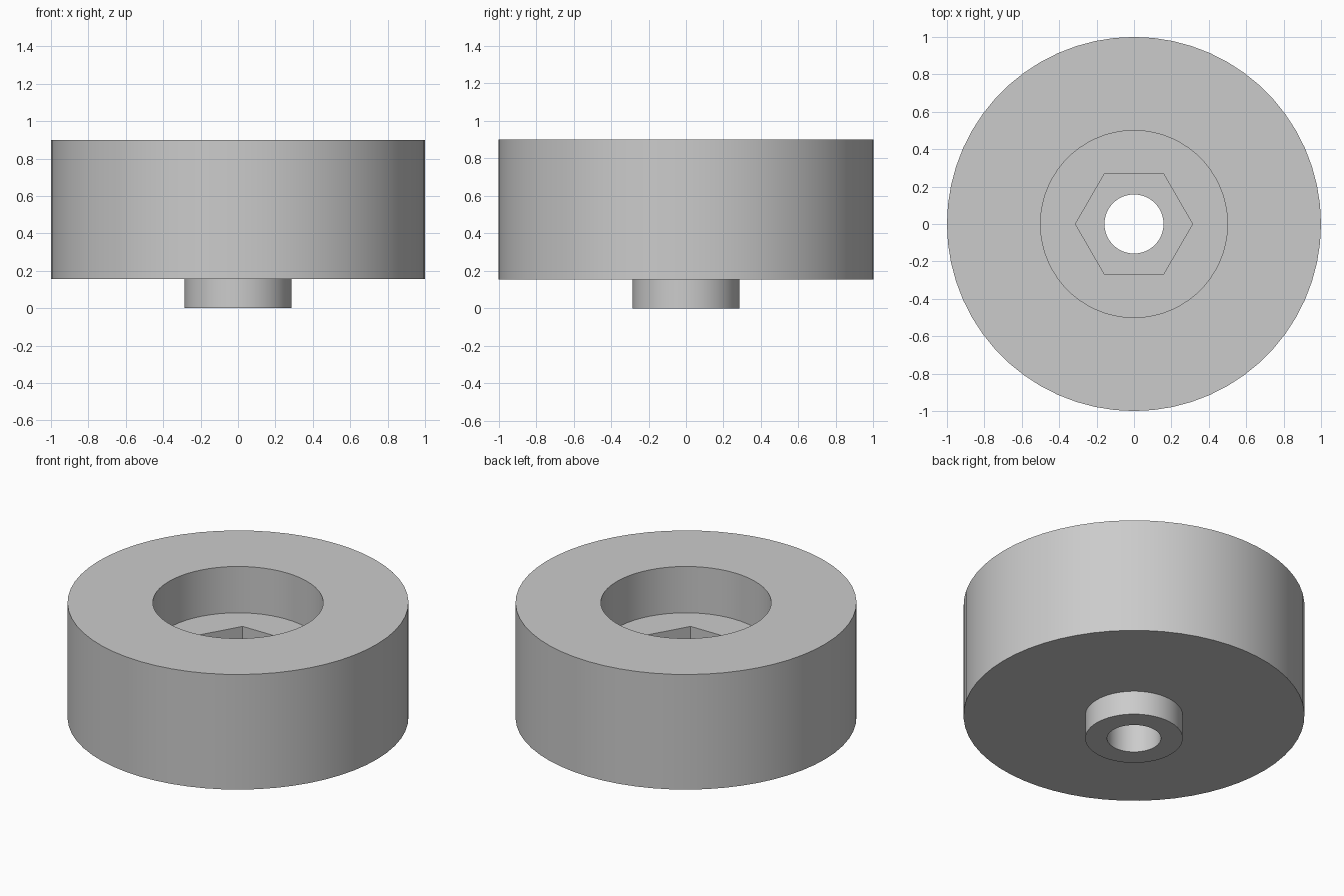
import bpy, bmesh, math

cube = bpy.data.objects.get("Cube")
if cube:
    bpy.data.objects.remove(cube, do_unlink=True)

SEGMENTS = 60  # multiple of six, so the socket corners fall on vertices

# Heights
BOSS_BOTTOM, BODY_BOTTOM, SOCKET_FLOOR, RECESS_FLOOR, TOP = 0.0, 0.155, 0.35, 0.60, 0.90
# Radii
BODY, RECESS, SOCKET, BOSS, BORE = 1.0, 0.50, 0.313, 0.286, 0.158


def add_ring(bm, radius, z, hexagonal=False):
    """Ring of vertices, round or following a hexagon with corners on the x axis."""
    ring = []
    for i in range(SEGMENTS):
        a = math.tau * i / SEGMENTS
        r = radius
        if hexagonal:
            r *= math.cos(math.pi / 6) / math.cos(a % (math.pi / 3) - math.pi / 6)
        ring.append(bm.verts.new((r * math.cos(a), r * math.sin(a), z)))
    return ring


def skin(bm, lower, upper):
    for i in range(SEGMENTS):
        j = (i + 1) % SEGMENTS
        bm.faces.new((lower[i], lower[j], upper[j], upper[i]))


grey = bpy.data.materials.new("light_grey")
grey.use_nodes = True
colour = (0.6, 0.6, 0.6, 1.0)
grey.diffuse_color = colour
grey.node_tree.nodes["Principled BSDF"].inputs["Base Color"].default_value = colour

# Closed section: boss, outer wall, round recess, hexagonal socket, through bore
section = [
    (BORE, BOSS_BOTTOM, False),
    (BOSS, BOSS_BOTTOM, False),
    (BOSS, BODY_BOTTOM, False),
    (BODY, BODY_BOTTOM, False),
    (BODY, TOP, False),
    (RECESS, TOP, False),
    (RECESS, RECESS_FLOOR, False),
    (SOCKET, RECESS_FLOOR, True),
    (SOCKET, SOCKET_FLOOR, True),
    (BORE, SOCKET_FLOOR, False),
]
bm = bmesh.new()
rings = [add_ring(bm, *point) for point in section]
for k, ring in enumerate(rings):
    skin(bm, ring, rings[(k + 1) % len(rings)])
bmesh.ops.recalc_face_normals(bm, faces=bm.faces)

mesh = bpy.data.meshes.new("wheel_body")
bm.to_mesh(mesh)
bm.free()
mesh.materials.append(grey)
body = bpy.data.objects.new("wheel_body", mesh)
bpy.context.collection.objects.link(body)

# Smooth round walls with crisp rims
bpy.ops.object.select_all(action="DESELECT")
body.select_set(True)
bpy.context.view_layer.objects.active = body
bpy.ops.object.shade_smooth_by_angle(angle=math.radians(30))
